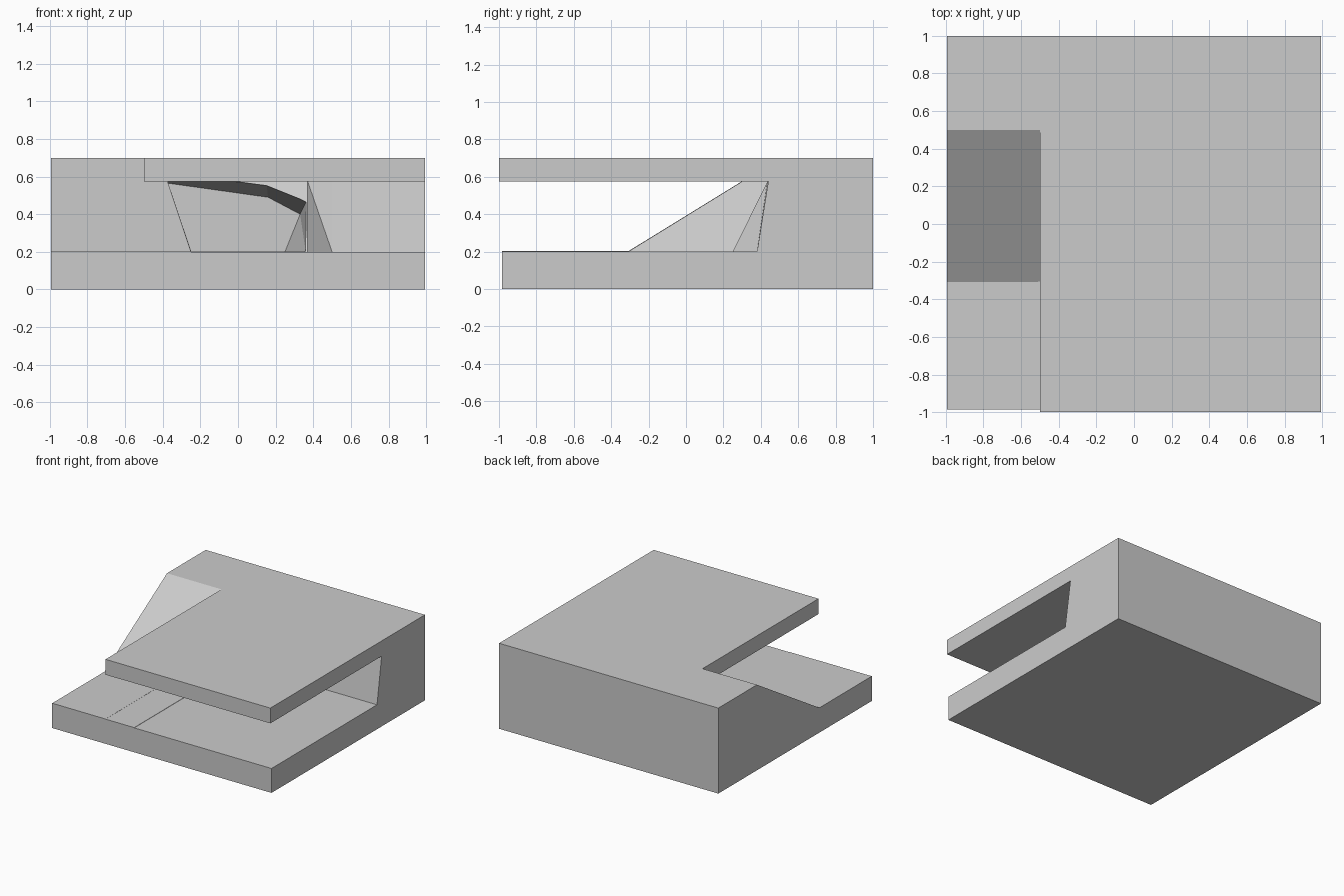
import bpy, bmesh

if "Cube" in bpy.data.objects:
    bpy.data.objects.remove(bpy.data.objects["Cube"])


def loft(name, ring_a, ring_b):
    """Solid between two matching rings of 3D points."""
    bm = bmesh.new()
    a = [bm.verts.new(p) for p in ring_a]
    b = [bm.verts.new(p) for p in ring_b]
    n = len(a)
    bm.faces.new(a)
    bm.faces.new(b[::-1])
    for i in range(n):
        j = (i + 1) % n
        bm.faces.new((a[j], a[i], b[i], b[j]))
    bmesh.ops.triangulate(bm, faces=bm.faces[:])
    bmesh.ops.recalc_face_normals(bm, faces=bm.faces[:])
    me = bpy.data.meshes.new(name)
    bm.to_mesh(me)
    bm.free()
    ob = bpy.data.objects.new(name, me)
    bpy.context.scene.collection.objects.link(ob)
    return ob


def along_x(name, profile, x0, x1):
    return loft(name, [(x0, y, z) for y, z in profile], [(x1, y, z) for y, z in profile])


def volume(me):
    bm = bmesh.new()
    bm.from_mesh(me)
    v = abs(bm.calc_volume())
    bm.free()
    return v


def carve(target, cutter):
    """Cut and bake; falls through the solvers until the result is sound."""
    before = volume(target.data)
    mod = target.modifiers.new("carve", 'BOOLEAN')
    mod.operation = 'DIFFERENCE'
    mod.object = cutter
    baked = None
    for solver in ('EXACT', 'MANIFOLD', 'FLOAT'):
        mod.solver = solver
        bpy.context.view_layer.update()
        dg = bpy.context.evaluated_depsgraph_get()
        me = bpy.data.meshes.new_from_object(target.evaluated_get(dg))
        if len(me.polygons) and 0.5 * before < volume(me) < before - 0.001:
            baked = me
            break
    target.modifiers.remove(mod)
    if baked:
        target.data = baked
    bpy.data.objects.remove(cutter)


FLOOR, CEIL, TOP = 0.2, 0.575, 0.7

# Whole block; the roof overhangs the floor slightly at the front
tile = along_x("cave_tile", [(-0.985, 0), (1, 0), (1, TOP), (-1, TOP), (-1, 0.4), (-0.985, 0.4)],
               -0.993, 0.993)

# Main cave, with walls leaning outwards and a ridge beside the tunnel
low = [(-0.25, -1.1), (1.1, -1.1), (1.1, 0.38), (0.5, 0.38), (0.37, 0.25), (-0.25, 0.25)]
high = [(-0.375, -1.1), (1.1, -1.1), (1.1, 0.44), (0.5, 0.44), (0.37, 0.435), (-0.375, 0.44)]
cave = loft("cave_cutter", [(x, y, FLOOR) for x, y in low], [(x, y, CEIL) for x, y in high])
carve(tile, cave)

# Tunnel running towards the back, its ceiling dropping on the right
mouth = [(-0.248, 0.201), (0.36, 0.201), (0.37, 0.48), (0.15, 0.573), (-0.373, 0.573)]
end = [(-0.248, 0.201), (0.25, 0.201), (0.33, 0.4), (0.16, 0.49), (-0.373, 0.565)]
tunnel = loft("tunnel_cutter", [(x, 0.235, z) for x, z in mouth], [(x, 0.98, z) for x, z in end])
carve(tile, tunnel)

# Space above the part of the ramp that runs under the roof
under_roof = along_x("under_roof_cutter", [(-1.12, 0.202), (-0.306, 0.202),
                                           (0.298, 0.574), (-1.12, 0.574)], -0.51, 0.0)
carve(tile, under_roof)

# Open air above the ramp on the left
ramp_air = along_x("ramp_air_cutter", [(-1.15, 0.203), (-0.308, 0.203), (0.5, TOP),
                                       (0.662, 0.8), (-1.15, 0.8)], -1.13, -0.5)
carve(tile, ramp_air)
